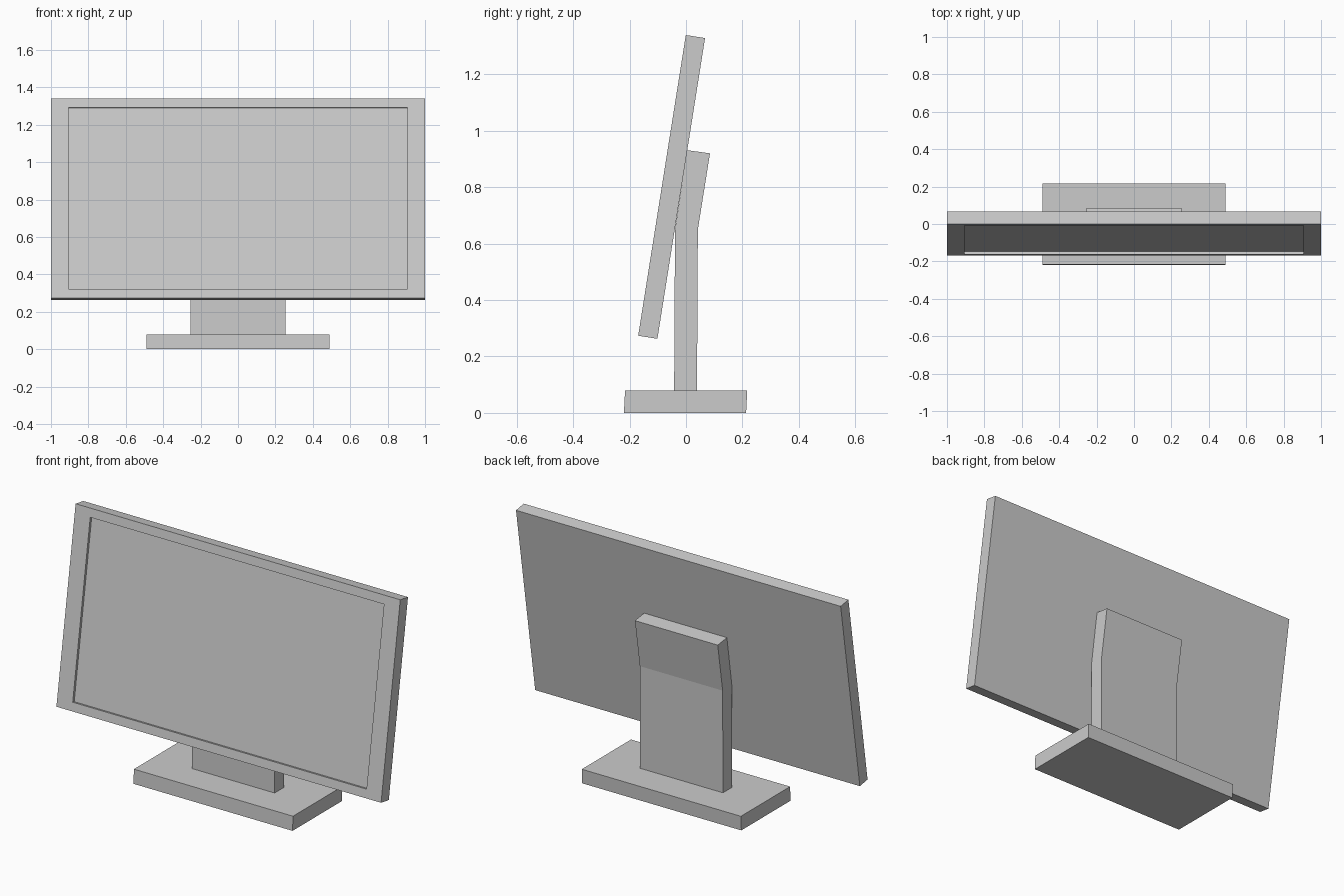
import bpy, bmesh
from math import radians
from mathutils import Matrix, Vector

if "Cube" in bpy.data.objects:
    bpy.data.objects.remove(bpy.data.objects["Cube"])


def finish(bm, name):
    bmesh.ops.recalc_face_normals(bm, faces=bm.faces)
    mesh = bpy.data.meshes.new(name)
    bm.to_mesh(mesh)
    bm.free()
    obj = bpy.data.objects.new(name, mesh)
    bpy.context.collection.objects.link(obj)
    return obj


def side_profile(name, points, half_width):
    """Extrude a (y, z) outline symmetrically along x."""
    bm = bmesh.new()
    face = bm.faces.new([bm.verts.new((-half_width, y, z)) for y, z in points])
    new = bmesh.ops.extrude_face_region(bm, geom=[face], use_keep_orig=True)["geom"]
    verts = [g for g in new if isinstance(g, bmesh.types.BMVert)]
    bmesh.ops.translate(bm, verts=verts, vec=(2 * half_width, 0, 0))
    return finish(bm, name)


# Foot plate, leaning back very slightly
side_profile("base", [(-0.22, 0), (0.213, 0), (0.217, 0.08), (-0.216, 0.08)], 0.49)

# Neck, bent at the top to follow the back of the panel
side_profile("neck", [(-0.042, 0.08), (0.039, 0.08), (0.042, 0.65),
                      (0.085, 0.92), (0.004, 0.931), (-0.039, 0.65)], 0.255)

# Tilted display panel with a recessed screen in its front face
width, thick, height = 2.0, 0.069, 1.079
side_border, end_border, recess = 0.095, 0.048, 0.014
bm = bmesh.new()
bmesh.ops.create_cube(bm, size=1, matrix=Matrix.Diagonal((width, thick, height, 1)))
bm.normal_update()
front = min(bm.faces, key=lambda f: f.normal.y)
bmesh.ops.inset_individual(bm, faces=[front], thickness=end_border)
for v in front.verts:
    v.co.x = (width / 2 - side_border) * (1 if v.co.x > 0 else -1)
    v.co.z = (height / 2 - end_border) * (1 if v.co.z > 0 else -1)
screen = bmesh.ops.extrude_discrete_faces(bm, faces=[front])["faces"][0]
bmesh.ops.translate(bm, verts=screen.verts, vec=(0, recess, 0))
tilt = Matrix.Translation(Vector((0, -0.051, 0.801))) @ Matrix.Rotation(radians(-9), 4, 'X')
bm.transform(tilt)
finish(bm, "display_panel")
